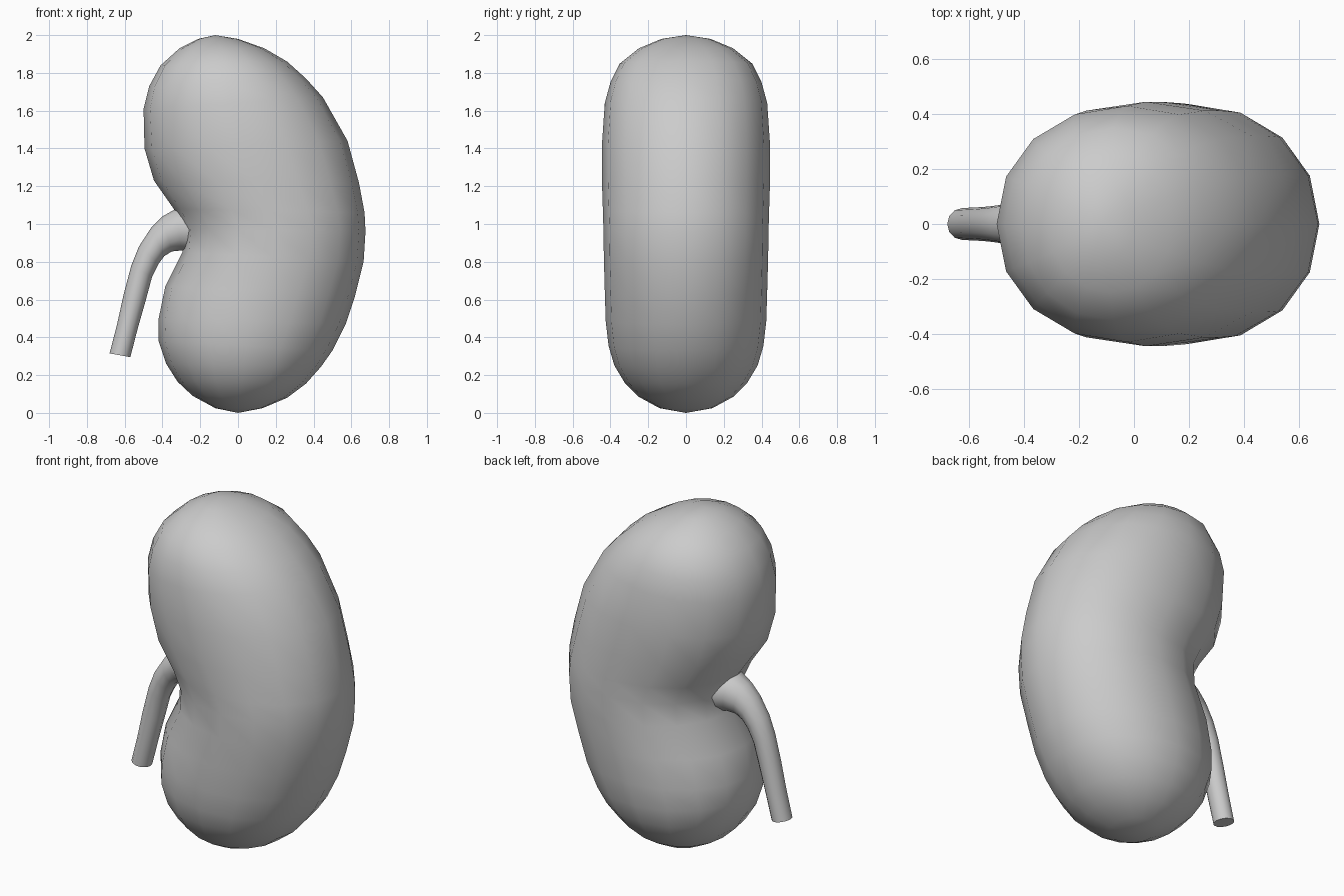
import bpy, bmesh
from math import sin, cos, pi, copysign
from mathutils import Vector

if "Cube" in bpy.data.objects:
    bpy.data.objects.remove(bpy.data.objects["Cube"])


def loft(name, rings, sides, power=1.0, start=None, end=None):
    """Skin ovals given as (left x, left z, right x, right z, half depth in y)."""
    bm = bmesh.new()
    loops = []
    for lx, lz, rx, rz, w in rings:
        left, right = Vector((lx, 0, lz)), Vector((rx, 0, rz))
        mid, half = (left + right) / 2, (right - left) / 2
        loop = []
        for i in range(sides):
            c, s = cos(2 * pi * i / sides), sin(2 * pi * i / sides)
            c = copysign(abs(c) ** power, c)
            s = copysign(abs(s) ** power, s)
            loop.append(bm.verts.new(mid + half * c + Vector((0, w * s, 0))))
        loops.append(loop)
    for a, b in zip(loops, loops[1:]):
        for i in range(sides):
            j = (i + 1) % sides
            bm.faces.new((a[i], a[j], b[j], b[i]))
    # Ends: a pole where one is given, otherwise a flat cap
    for loop, pole in ((loops[0], start), (loops[-1], end)):
        if pole:
            tip = bm.verts.new((pole[0], 0, pole[1]))
            for i in range(sides):
                bm.faces.new((loop[i], loop[(i + 1) % sides], tip))
        else:
            bm.faces.new(loop)
    bmesh.ops.recalc_face_normals(bm, faces=bm.faces)
    mesh = bpy.data.meshes.new(name)
    bm.to_mesh(mesh)
    bm.free()
    obj = bpy.data.objects.new(name, mesh)
    bpy.context.collection.objects.link(obj)
    bpy.ops.object.select_all(action='DESELECT')
    obj.select_set(True)
    bpy.context.view_layer.objects.active = obj
    bpy.ops.object.shade_smooth_by_angle(angle=pi / 3)
    return obj


# Bean-shaped body, top to bottom
loft("kidney_body", [
    (-0.21, 1.98, 0.00, 1.98, 0.13),
    (-0.31, 1.93, 0.14, 1.93, 0.25),
    (-0.41, 1.84, 0.26, 1.86, 0.35),
    (-0.47, 1.73, 0.36, 1.77, 0.40),
    (-0.50, 1.61, 0.45, 1.67, 0.43),
    (-0.495, 1.40, 0.58, 1.44, 0.445),
    (-0.445, 1.23, 0.64, 1.22, 0.445),
    (-0.34, 1.08, 0.67, 1.06, 0.44),
    (-0.285, 0.97, 0.675, 0.96, 0.437),
    (-0.295, 0.85, 0.665, 0.80, 0.435),
    (-0.385, 0.67, 0.62, 0.62, 0.43),
    (-0.42, 0.50, 0.57, 0.47, 0.425),
    (-0.42, 0.38, 0.50, 0.33, 0.41),
    (-0.38, 0.26, 0.44, 0.245, 0.38),
    (-0.32, 0.165, 0.36, 0.155, 0.325),
    (-0.24, 0.09, 0.26, 0.08, 0.25),
    (-0.12, 0.025, 0.13, 0.025, 0.14),
], 16, 0.95, (-0.12, 2.0), (0.0, 0.0))

# Drain tube, flared at the notch and curving down to a cut end
loft("ureter_tube", [
    (-0.24, 1.10, -0.24, 0.85, 0.14),
    (-0.33, 1.08, -0.30, 0.86, 0.11),
    (-0.40, 1.04, -0.35, 0.855, 0.09),
    (-0.46, 0.98, -0.39, 0.83, 0.08),
    (-0.525, 0.88, -0.42, 0.79, 0.072),
    (-0.565, 0.78, -0.455, 0.72, 0.066),
    (-0.605, 0.63, -0.49, 0.59, 0.062),
    (-0.64, 0.47, -0.53, 0.45, 0.06),
    (-0.68, 0.315, -0.57, 0.295, 0.058),
], 12)
